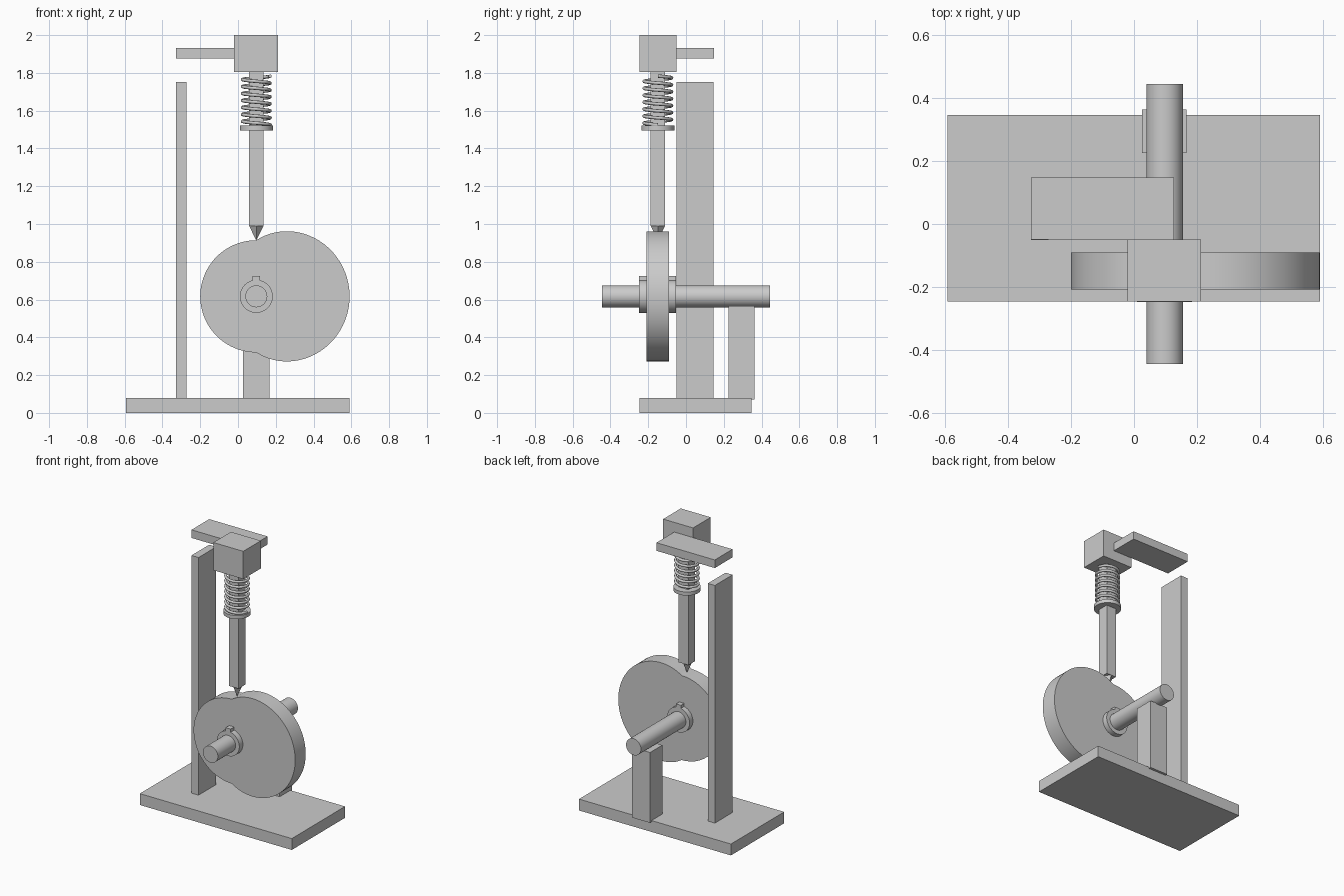
import bpy, bmesh, math
from math import cos, sin, pi
from mathutils import Matrix, Vector

if "Cube" in bpy.data.objects:
    bpy.data.objects.remove(bpy.data.objects["Cube"])

CX, CZ = 0.097, 0.617      # shaft axis
FY = -0.149                # follower / cam plane


def finish(name, bm, smooth=False):
    bmesh.ops.recalc_face_normals(bm, faces=bm.faces[:])
    me = bpy.data.meshes.new(name)
    bm.to_mesh(me)
    bm.free()
    ob = bpy.data.objects.new(name, me)
    bpy.context.collection.objects.link(ob)
    if smooth:
        bpy.ops.object.select_all(action='DESELECT')
        ob.select_set(True)
        bpy.context.view_layer.objects.active = ob
        bpy.ops.object.shade_smooth_by_angle(angle=math.radians(30))
    return ob


def box(name, x0, x1, y0, y1, z0, z1):
    bm = bmesh.new()
    bmesh.ops.create_cube(bm, size=1)
    bmesh.ops.scale(bm, vec=(x1 - x0, y1 - y0, z1 - z0), verts=bm.verts)
    bmesh.ops.translate(bm, vec=((x0 + x1) / 2, (y0 + y1) / 2, (z0 + z1) / 2), verts=bm.verts)
    return finish(name, bm)


def cylinder(name, r, length, loc, along_y=False, segs=48):
    bm = bmesh.new()
    m = Matrix.Translation(loc)
    if along_y:
        m = m @ Matrix.Rotation(pi / 2, 4, 'X')
    bmesh.ops.create_cone(bm, cap_ends=True, segments=segs, radius1=r, radius2=r,
                          depth=length, matrix=m)
    return finish(name, bm, True)


# frame
box("base_plate", -0.592, 0.591, -0.246, 0.346, 0, 0.08)
box("tall_post", -0.327, -0.272, -0.051, 0.146, 0.08, 1.752)
box("top_arm", -0.327, 0.127, -0.05, 0.147, 1.875, 1.932)
box("guide_block", -0.02, 0.213, -0.246, -0.05, 1.805, 2.0)
box("bearing_post", 0.026, 0.166, 0.226, 0.363, 0.07, 0.565)

# shaft, hub and key
cylinder("shaft", 0.058, 0.89, (CX, 0, CZ), True)
cylinder("hub", 0.087, 0.194, (CX, -0.151, CZ), True)
box("hub_key", CX - 0.019, CX + 0.019, -0.248, -0.054, CZ + 0.05, 0.724)

# cam: round on the left, cosine lobe on the right
bm = bmesh.new()
ring = []
for i in range(96):
    a = 2 * pi * i / 96
    r = 0.297 + 0.197 * max(0.0, cos(a))
    ring.append(bm.verts.new((CX + r * cos(a), -0.208, CZ + r * sin(a))))
face = bm.faces.new(ring)
ext = bmesh.ops.extrude_face_region(bm, geom=[face], use_keep_orig=True)
bmesh.ops.translate(bm, vec=(0, 0.117, 0),
                    verts=[v for v in ext["geom"] if isinstance(v, bmesh.types.BMVert)])
finish("cam", bm, True)

# follower rod with pointed tip and collar
box("follower_rod", CX - 0.038, CX + 0.038, FY - 0.038, FY + 0.038, 0.99, 1.81)
bm = bmesh.new()
bmesh.ops.create_cone(bm, cap_ends=True, segments=4, radius1=0, radius2=0.038, depth=0.078,
                      matrix=Matrix.Translation((CX, FY, 0.951)))
bmesh.ops.remove_doubles(bm, verts=bm.verts[:], dist=1e-5)
finish("follower_tip", bm)
cylinder("spring_collar", 0.087, 0.025, (CX, FY, 1.508))

# coil spring swept as a tube
turns, per, sides, R, w = 7, 32, 8, 0.073, 0.009
z0, z1 = 1.525, 1.783
bm = bmesh.new()
n = turns * per
rings = []
for i in range(n + 1):
    a = -2 * pi * i / per
    radial = Vector((cos(a), sin(a), 0))
    c = Vector((CX, FY, z0 + (z1 - z0) * i / n)) + radial * R
    rings.append([bm.verts.new(c + radial * (w * cos(2 * pi * k / sides))
                               + Vector((0, 0, w * sin(2 * pi * k / sides))))
                  for k in range(sides)])
for p, q in zip(rings, rings[1:]):
    for k in range(sides):
        j = (k + 1) % sides
        bm.faces.new((p[k], p[j], q[j], q[k]))
bm.faces.new(rings[0])
bm.faces.new(rings[-1])
ob = finish("spring", bm)
for p in ob.data.polygons:
    p.use_smooth = len(p.vertices) == 4
